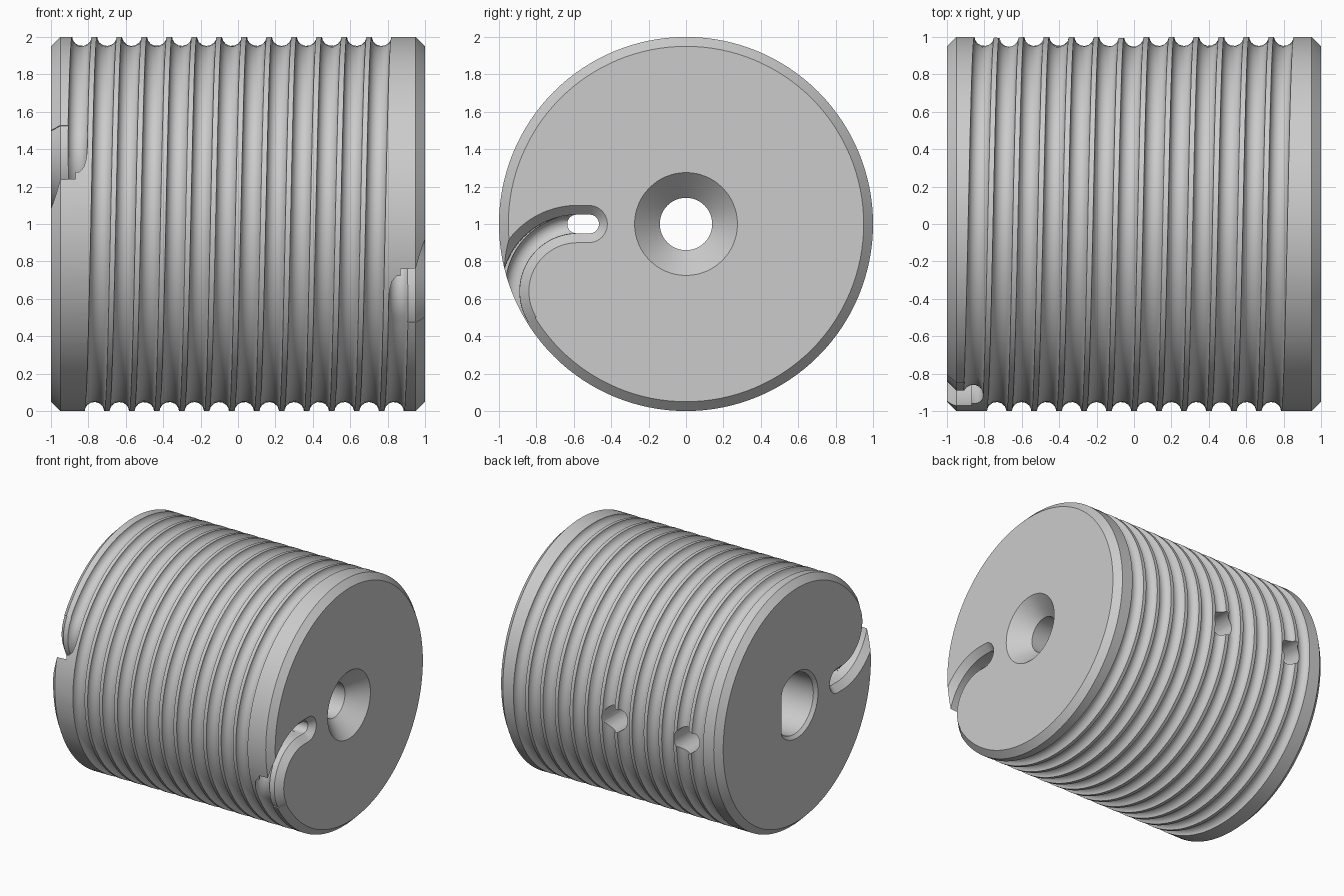
import bpy, bmesh
from math import sin, cos, pi, radians, hypot, atan2
from mathutils import Matrix

cube = bpy.data.objects.get("Cube")
if cube:
    bpy.data.objects.remove(cube)

grey = bpy.data.materials.new("machined grey")
grey.use_nodes = True
COLOUR = (0.6, 0.6, 0.6, 1)
grey.diffuse_color = COLOUR
grey.node_tree.nodes["Principled BSDF"].inputs["Base Color"].default_value = COLOUR

AXIS = Matrix.Translation((0, 0, 1))      # drum axis lies along x at z = 1
FLIP = Matrix.Rotation(pi, 4, "Y")        # half turn taking one end to the other


def add_object(name, data):
    ob = bpy.data.objects.new(name, data)
    bpy.context.scene.collection.objects.link(ob)
    return ob


def loft(name, layers, matrix=Matrix()):
    """Closed solid through (x, outline of (y, z) points) layers."""
    bm = bmesh.new()
    rings = [[bm.verts.new((x, y, z)) for y, z in pts] for x, pts in layers]
    for a, b in zip(rings, rings[1:]):
        for i in range(len(a)):
            j = (i + 1) % len(a)
            bm.faces.new((a[i], a[j], b[j], b[i]))
    bm.faces.new(rings[0])
    bm.faces.new(rings[-1])
    bm.transform(AXIS @ matrix)
    bmesh.ops.recalc_face_normals(bm, faces=bm.faces)
    mesh = bpy.data.meshes.new(name)
    bm.to_mesh(mesh)
    bm.free()
    mesh.materials.append(grey)
    return add_object(name, mesh)


def circle(r, n=64, flat=9):
    return [(min(r * cos(2 * pi * i / n), flat), r * sin(2 * pi * i / n)) for i in range(n)]


# Rope slot on an end face: straight run, then an arc that meets the rim
START, BEND, ARC_R = -0.52, -0.58, 0.36
REACH = hypot(BEND, ARC_R)
EXIT = atan2(ARC_R, -BEND)                # angle past the front where the rope leaves
STEPS = 32
TURNS = [pi / 2 + (pi / 2 + EXIT) * i / STEPS for i in range(STEPS + 1)]


def arc_point(angle, r):
    return BEND + r * cos(angle), -ARC_R + r * sin(angle)


def slot_outline(w):
    cap = [(START + w * cos(a), w * sin(a)) for a in
           [-pi / 2 + pi * i / 12 for i in range(13)]]
    outer = [arc_point(a, ARC_R + w) for a in TURNS]
    inner = [arc_point(a, ARC_R - w) for a in reversed(TURNS)]
    return cap + outer + inner


# Rope path: slot, helix, slot
GROOVE_R, ROPE_R, END_X, COILS = 1.006, 0.054, 0.868, 13
PITCH = 2 * END_X / COILS
slot_path = [(END_X, START, 0)]
for i, a in enumerate(TURNS):
    r = ARC_R + (GROOVE_R - REACH - ARC_R) * i / STEPS
    x = END_X - PITCH * EXIT / (2 * pi) * i / STEPS
    slot_path.append((x, *arc_point(a, r)))

helix = []
span = COILS * 2 * pi - 2 * EXIT
count = COILS * 96
for i in range(1, count):
    turn = EXIT + span * i / count
    a = pi - turn
    helix.append((-END_X + PITCH * turn / (2 * pi), GROOVE_R * cos(a), GROOVE_R * sin(a)))
path = [(-x, y, -z) for x, y, z in slot_path] + helix + slot_path[::-1]

curve = bpy.data.curves.new("rope_path", "CURVE")
curve.dimensions = "3D"
curve.bevel_depth = ROPE_R
curve.bevel_resolution = 5
curve.use_fill_caps = True
spline = curve.splines.new("POLY")
spline.points.add(len(path) - 1)
for point, (x, y, z) in zip(spline.points, path):
    point.co = (x, y, z + 1, 1)
rope = add_object("rope_path", curve)
bpy.context.view_layer.update()
mesh = bpy.data.meshes.new_from_object(rope.evaluated_get(bpy.context.evaluated_depsgraph_get()))
bpy.data.objects.remove(rope)
bm = bmesh.new()
bm.from_mesh(mesh)
bmesh.ops.remove_doubles(bm, verts=bm.verts, dist=1e-5)
bmesh.ops.recalc_face_normals(bm, faces=bm.faces)
bm.to_mesh(mesh)
bm.free()
mesh.materials.clear()
mesh.materials.append(grey)
cutters = [add_object("rope_groove_cutter", mesh)]

# Chamfered slot in each end
slot_layers = [(END_X, slot_outline(0.048)), (0.95, slot_outline(0.05)), (1.02, slot_outline(0.12))]
for side, matrix in (("left", Matrix()), ("right", FLIP)):
    cutters.append(loft(side + "_slot_cutter", slot_layers, matrix))

# Rope passage right through the drum
passage = [(-0.55 + (0.035 if cos(a) > 0 else -0.035) + 0.05 * cos(a), 0.05 * sin(a))
           for a in [pi * (i + 0.5) / 16 for i in range(32)]]
cutters.append(loft("passage_cutter", [(-1.1, passage), (1.1, passage)]))

# Centre bore with countersink, and D-shaped shaft socket
cutters.append(loft("bore_cutter", [(-1.1, circle(0.14)), (0.865, circle(0.14)),
                                    (1.02, circle(0.295))]))
cutters.append(loft("socket_cutter", [(-1.02, circle(0.29, flat=0.2)), (-0.975, circle(0.245, flat=0.2)),
                                      (0.5, circle(0.245, flat=0.2))]))

# Set screw holes at the back, reaching the flat of the socket
for x in (-0.04, -0.69):
    hole = circle(0.1, 32)
    turn = Matrix.Translation((x, 0, 0)) @ Matrix.Rotation(pi / 2, 4, "Z")
    cutters.append(loft("screw_hole_cutter", [(0.15, hole), (1.1, hole)], turn))

# Drum with chamfered rims
drum = loft("drum", [(-1, circle(0.95, 128)), (-0.95, circle(1, 128)),
                     (0.95, circle(1, 128)), (1, circle(0.95, 128))])
bpy.context.view_layer.objects.active = drum
for cutter in cutters:
    mod = drum.modifiers.new("cut", "BOOLEAN")
    mod.operation = "DIFFERENCE"
    mod.solver = "EXACT"
    mod.object = cutter
    bpy.ops.object.modifier_apply(modifier=mod.name)
    bpy.data.objects.remove(cutter)

bpy.ops.object.select_all(action="DESELECT")
drum.select_set(True)
bpy.ops.object.shade_smooth_by_angle(angle=radians(30))
